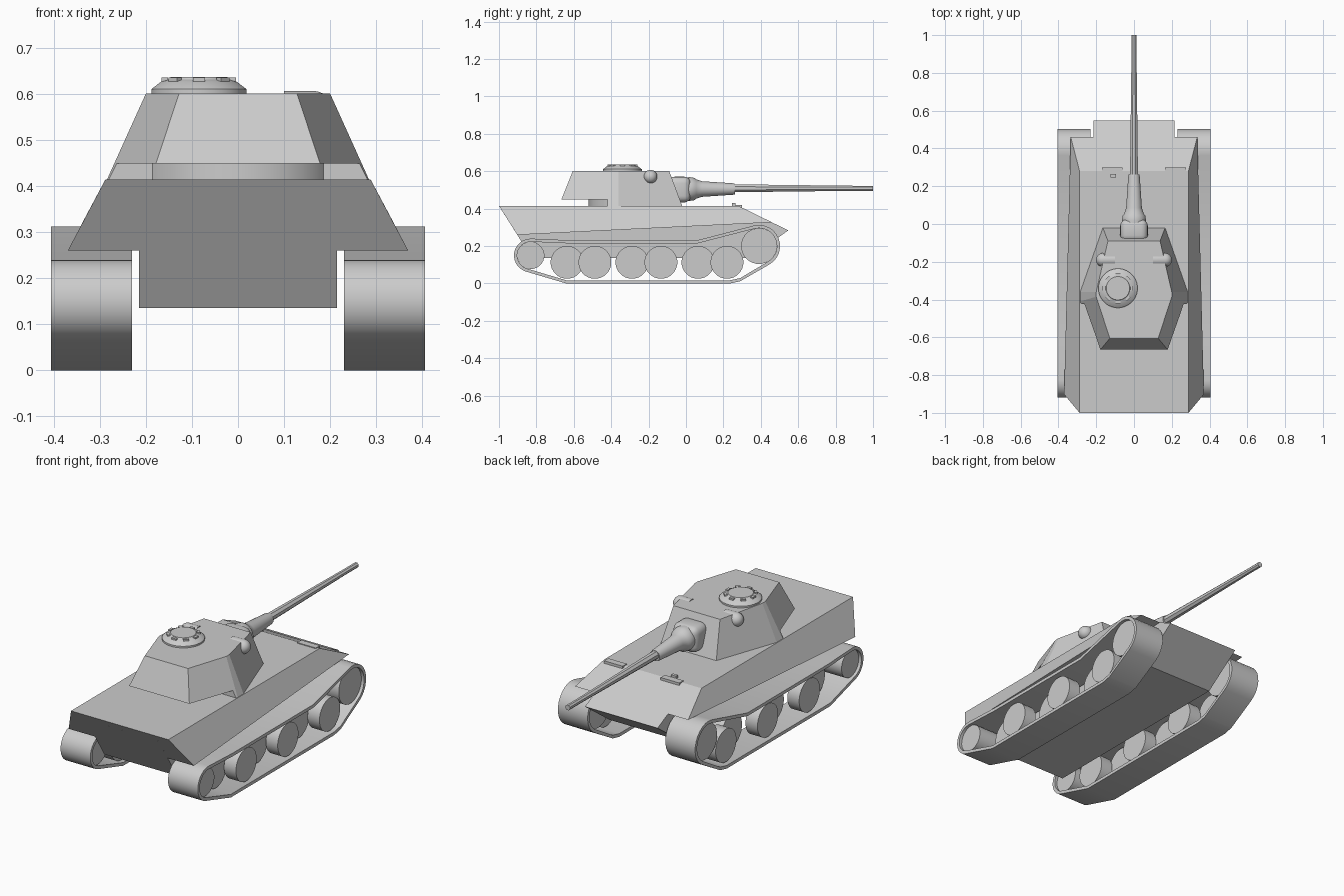
import bpy, bmesh
from math import sin, cos, pi, radians
from mathutils import Vector

if "Cube" in bpy.data.objects:
    bpy.data.objects.remove(bpy.data.objects["Cube"])


def loft(name, rings, closed=False, smooth=False):
    """Skin a list of equal-length point rings; cap the ends or close the loop."""
    bm = bmesh.new()
    vs = [[bm.verts.new(p) for p in r] for r in rings]
    n, m = len(rings[0]), len(rings)
    for i in range(m if closed else m - 1):
        a, b = vs[i], vs[(i + 1) % m]
        for j in range(n):
            k = (j + 1) % n
            bm.faces.new((a[j], a[k], b[k], b[j]))
    if not closed:
        bm.faces.new(vs[0])
        bm.faces.new(vs[-1])
    bmesh.ops.recalc_face_normals(bm, faces=bm.faces)
    me = bpy.data.meshes.new(name)
    bm.to_mesh(me)
    bm.free()
    ob = bpy.data.objects.new(name, me)
    bpy.context.collection.objects.link(ob)
    if smooth:
        bpy.ops.object.select_all(action='DESELECT')
        ob.select_set(True)
        bpy.context.view_layer.objects.active = ob
        bpy.ops.object.shade_smooth_by_angle(angle=radians(35))
    return ob


def lathe(name, origin, axis, profile, n=24, smooth=True):
    """Turn (distance, radius) pairs around an x, y or z axis."""
    rings = []
    for d, r in profile:
        ring = []
        for i in range(n):
            a = 2 * pi * (i + 0.5) / n
            u, v = r * cos(a), r * sin(a)
            p = {'x': (d, u, v), 'y': (u, d, v), 'z': (u, v, d)}[axis]
            ring.append(Vector(origin) + Vector(p))
        rings.append(ring)
    return loft(name, rings, smooth=smooth)


def box(name, loc, size, rot=(0, 0, 0), bevel=0):
    bpy.ops.mesh.primitive_cube_add(size=1, location=loc, rotation=rot)
    ob = bpy.context.object
    ob.name = name
    ob.scale = size
    bpy.ops.object.transform_apply(location=False, rotation=False, scale=True)
    if bevel:
        m = ob.modifiers.new("bevel", 'BEVEL')
        m.width, m.segments = bevel, 4
        bpy.ops.object.modifier_apply(modifier="bevel")
        bpy.ops.object.shade_smooth_by_angle(angle=radians(35))
    return ob


def mirrored(half, z):
    """Close a right-hand outline of (x, y) points by mirroring in x."""
    return [(x, y, z) for x, y in half] + [(-x, y, z) for x, y in reversed(half)]


# Hull: sloped upper body and narrow lower tub
top = [(-.288, -1, .415), (.288, -1, .415), (.288, .28, .415), (-.288, .28, .415)]
low = [(-.37, -.902, .26), (.37, -.902, .26), (.335, .46, .327), (-.335, .46, .327)]
loft("upper_hull", [low, top])
tub = [(-.978, .38), (-.823, .135), (.34, .135), (.547, .284), (.36, .375)]
loft("lower_hull", [[(x, y, z) for y, z in tub] for x in (-.215, .215)])

# Driver hatches and periscope along the front deck edge
for x in (-.115, .22):
    box("driver_hatch", (x, .282, .412), (.11, .035, .014))
box("driver_periscope", (-.11, .255, .42), (.03, .018, .02))


# Tracks: one hollow belt per side around the idler and sprocket
def belt(t, x):
    def arc(cy, cz, r, a0, a1, n=12):
        angles = [radians(a0 + (a1 - a0) * i / n) for i in range(n + 1)]
        return [(cy + (r - t) * cos(a), cz + (r - t) * sin(a)) for a in angles]
    path = (arc(-.83, .15, .09, 87, 253) + [(-.64, t), (.235, t), (.29, .012 + t)]
            + arc(.39, .2, .113, -60, 104) + [(.06, .231 - t), (-.62, .231 - t)])
    return [(x, y, z) for y, z in path]


for s in (-1, 1):
    a, b = .23 * s, .406 * s
    loft("track", [belt(0, a), belt(0, b), belt(.017, b), belt(.017, a)], closed=True, smooth=True)
    # Wheels, overlapping in alternate inner and outer rows
    lathe("idler", (0, -.83, .15), 'x', [(.245 * s, .073), (.39 * s, .073)])
    lathe("sprocket", (0, .39, .2), 'x', [(.245 * s, .096), (.39 * s, .096)])
    for i, y in enumerate((-.636, -.487, -.289, -.134, .064, .219)):
        x0, x1 = (.32, .39) if i % 2 else (.245, .315)
        lathe("road_wheel", (0, y, .113), 'x', [(x0 * s, .088), (x1 * s, .088)])
    # Rangefinder pods on the turret sides
    dome = [(.165 + .036 * sin(q * pi / 12), .036 * cos(q * pi / 12) + .0005) for q in range(7)]
    lathe("rangefinder_pod", (0, -.19, .571), 'x',
          [(d * s, r) for d, r in [(.1, .036)] + dome], 20)

# Turret with a raised rear overhang
bottom = mirrored([(.165, -.02), (.285, -.36), (.285, -.41), (.19, -.68)], .414)
roof = mirrored([(.138, -.09), (.2, -.36), (.2, -.385), (.128, -.605)], .602)
turret = loft("turret", [bottom, roof])
cutter = box("overhang_cutter", (0, -.72, .35), (1, .6, .2))
mod = turret.modifiers.new("cut", 'BOOLEAN')
mod.operation, mod.object, mod.solver = 'DIFFERENCE', cutter, 'EXACT'
bpy.context.view_layer.objects.active = turret
bpy.ops.object.modifier_apply(modifier="cut")
bpy.data.objects.remove(cutter)
lathe("turret_ring", (0, -.3, 0), 'z', [(.41, .222), (.455, .222)], 32)

# Commander cupola with a ring of periscopes
cx, cy = -.085, -.34
lathe("cupola", (cx, cy, 0), 'z', [(.595, .104), (.611, .104), (.627, .083), (.632, .066), (.637, .062)], 32)
for i in range(8):
    a = i * pi / 4
    box("cupola_periscope", (cx + .074 * cos(a), cy + .074 * sin(a), .629),
        (.014, .026, .014), (0, 0, a))

# Gun: mantlet block, flared collar, tapering barrel
box("mantlet", (0, -.035, .502), (.146, .12, .138), bevel=.035)
lathe("gun_collar", (0, 0, .505), 'y',
      [(-.03, .06), (.02, .064), (.045, .06), (.055, .052), (.085, .042), (.25, .031), (.262, .028)])
lathe("gun_barrel", (0, 0, .509), 'y', [(.24, .023), (.9, .0145), (1, .0145)], 8, smooth=False)
